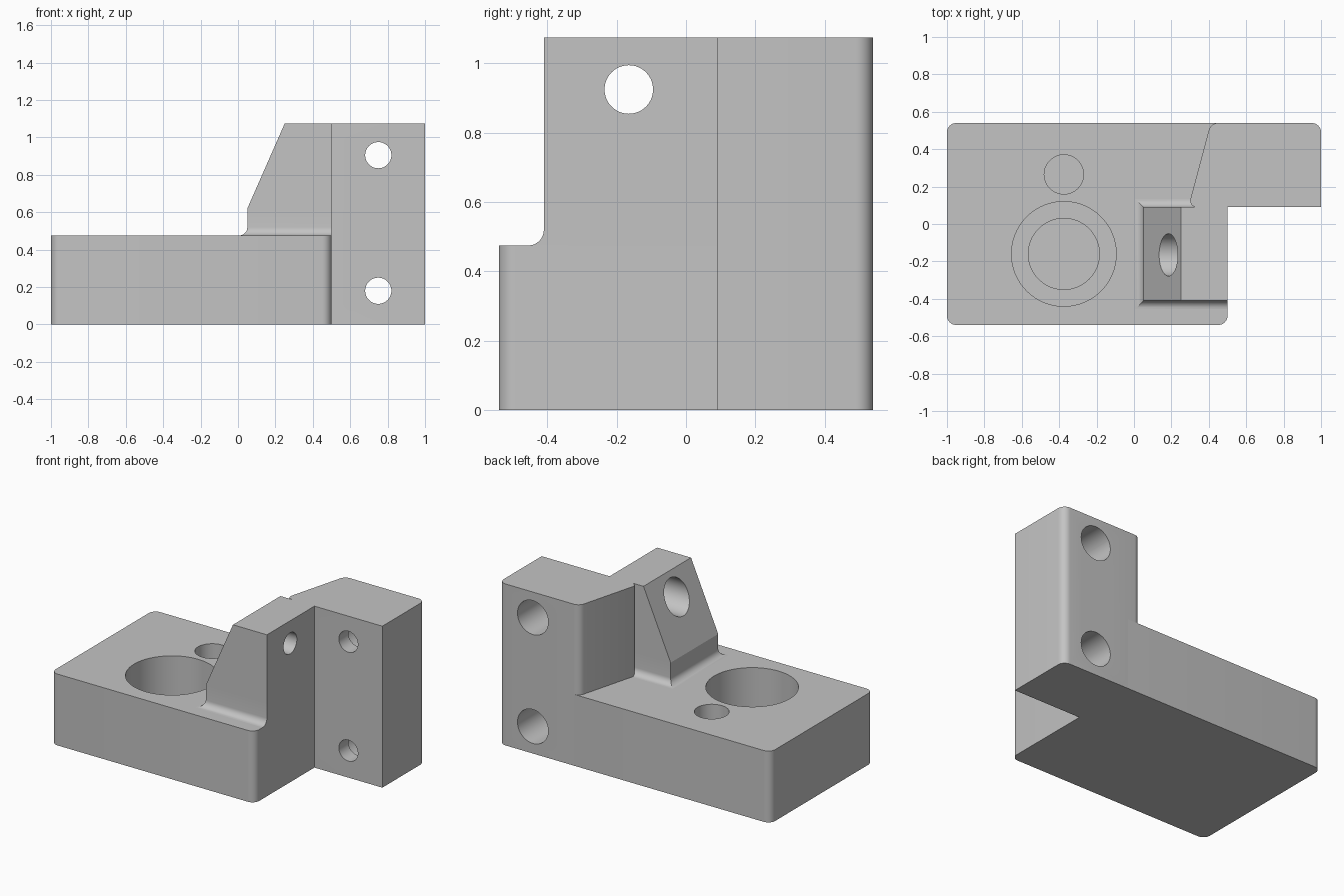
import bpy, bmesh, math
from mathutils import Matrix, Vector

if "Cube" in bpy.data.objects:
    bpy.data.objects.remove(bpy.data.objects["Cube"])

grey = bpy.data.materials.new("machined_grey")
grey.use_nodes = True
grey.diffuse_color = (0.55, 0.55, 0.55, 1)
grey.node_tree.nodes["Principled BSDF"].inputs["Base Color"].default_value = (0.55, 0.55, 0.55, 1)


def finish(bm, name):
    bmesh.ops.recalc_face_normals(bm, faces=bm.faces[:])
    mesh = bpy.data.meshes.new(name)
    bm.to_mesh(mesh)
    bm.free()
    mesh.materials.append(grey)
    ob = bpy.data.objects.new(name, mesh)
    bpy.context.collection.objects.link(ob)
    return ob


def loft(loops, name):
    """Skin a stack of closed loops and cap both ends."""
    bm = bmesh.new()
    rings = [[bm.verts.new(p) for p in loop] for loop in loops]
    n = len(rings[0])
    for low, high in zip(rings, rings[1:]):
        for i in range(n):
            j = (i + 1) % n
            bm.faces.new((low[i], low[j], high[j], high[i]))
    bm.faces.new(rings[0][::-1])
    bm.faces.new(rings[-1])
    return finish(bm, name)


def rounded(corners, steps=8):
    """Outline from (x, y, radius) corners."""
    out = []
    pts = [Vector(c[:2]) for c in corners]
    for i, (x, y, r) in enumerate(corners):
        p = pts[i]
        if r == 0:
            out.append(p)
            continue
        a = (pts[i - 1] - p).normalized()
        b = (pts[(i + 1) % len(pts)] - p).normalized()
        half = a.angle(b) / 2
        centre = p + (a + b).normalized() * (r / math.sin(half))
        start = p + a * (r / math.tan(half)) - centre
        sweep = math.pi - 2 * half
        for k in range(steps + 1):
            out.append(centre + Matrix.Rotation(sweep * k / steps, 2) @ start)
    return out


def prism(corners, height, name):
    outline = rounded(corners)
    return loft([[(p.x, p.y, z) for p in outline] for z in (0, height)], name)


def drill(target, start, end, radius):
    """Bore a round hole between two points."""
    start, end = Vector(start), Vector(end)
    axis = end - start
    bm = bmesh.new()
    turn = Vector((0, 0, 1)).rotation_difference(axis).to_matrix().to_4x4()
    bmesh.ops.create_cone(bm, cap_ends=True, segments=64, radius1=radius, radius2=radius,
                          depth=axis.length,
                          matrix=Matrix.Translation((start + end) / 2) @ turn)
    cutter = finish(bm, "drill_cutter")
    cutter.hide_render = True
    mod = target.modifiers.new("bore", "BOOLEAN")
    mod.operation, mod.solver, mod.object = "DIFFERENCE", "EXACT", cutter
    bpy.context.view_layer.objects.active = target
    bpy.ops.object.modifier_apply(modifier=mod.name)
    bpy.data.objects.remove(cutter)


R = 0.05
DECK, TOP = 0.475, 1.075

# Base plate with a stepped pocket and a small pocket
base = prism([(-1, -0.54, R), (0.5, -0.54, R), (0.5, 0.54, 0), (-1, 0.54, R)], DECK, "base_plate")
drill(base, (-0.375, -0.16, 0.1), (-0.375, -0.16, 0.6), 0.28)
drill(base, (-0.375, -0.16, 0.01), (-0.375, -0.16, 0.6), 0.19)
drill(base, (-0.375, 0.265, 0.01), (-0.375, 0.265, 0.6), 0.105)

# Mounting tower with two screw holes counterbored from the back
tower = prism([(0.29, 0.09, 0.035), (1, 0.09, 0), (1, 0.54, R), (0.41, 0.54, R)], TOP, "mounting_tower")
for z in (0.18, 0.905):
    drill(tower, (0.75, 0, z), (0.75, 0.7, z), 0.07)
    drill(tower, (0.75, 0.19, z), (0.75, 0.7, z), 0.113)


# Sloped lug with a mitred fillet at its foot
def lug_loop(x, z, grow=0):
    return [(x - grow, -0.41 - grow, z), (0.5, -0.41 - grow, z),
            (0.5, 0.09 + grow, z), (x - grow, 0.09 + grow, z)]


fillet = 0.045
loops = []
for k in range(9):
    t = math.pi / 2 * k / 8
    loops.append(lug_loop(0.05, DECK + fillet * (1 - math.cos(t)), fillet * (1 - math.sin(t))))
lug = loft(loops + [lug_loop(0.05, 0.62), lug_loop(0.25, TOP)], "sloped_lug")
drill(lug, (-0.1, -0.165, 0.925), (0.7, -0.165, 0.925), 0.07)
drill(lug, (-0.1, -0.165, 0.925), (0.36, -0.165, 0.925), 0.113)

# Smooth the rounds, keep machined edges crisp
bpy.ops.object.select_all(action="DESELECT")
for ob in (base, tower, lug):
    ob.select_set(True)
bpy.context.view_layer.objects.active = base
bpy.ops.object.shade_smooth_by_angle(angle=math.radians(20))
